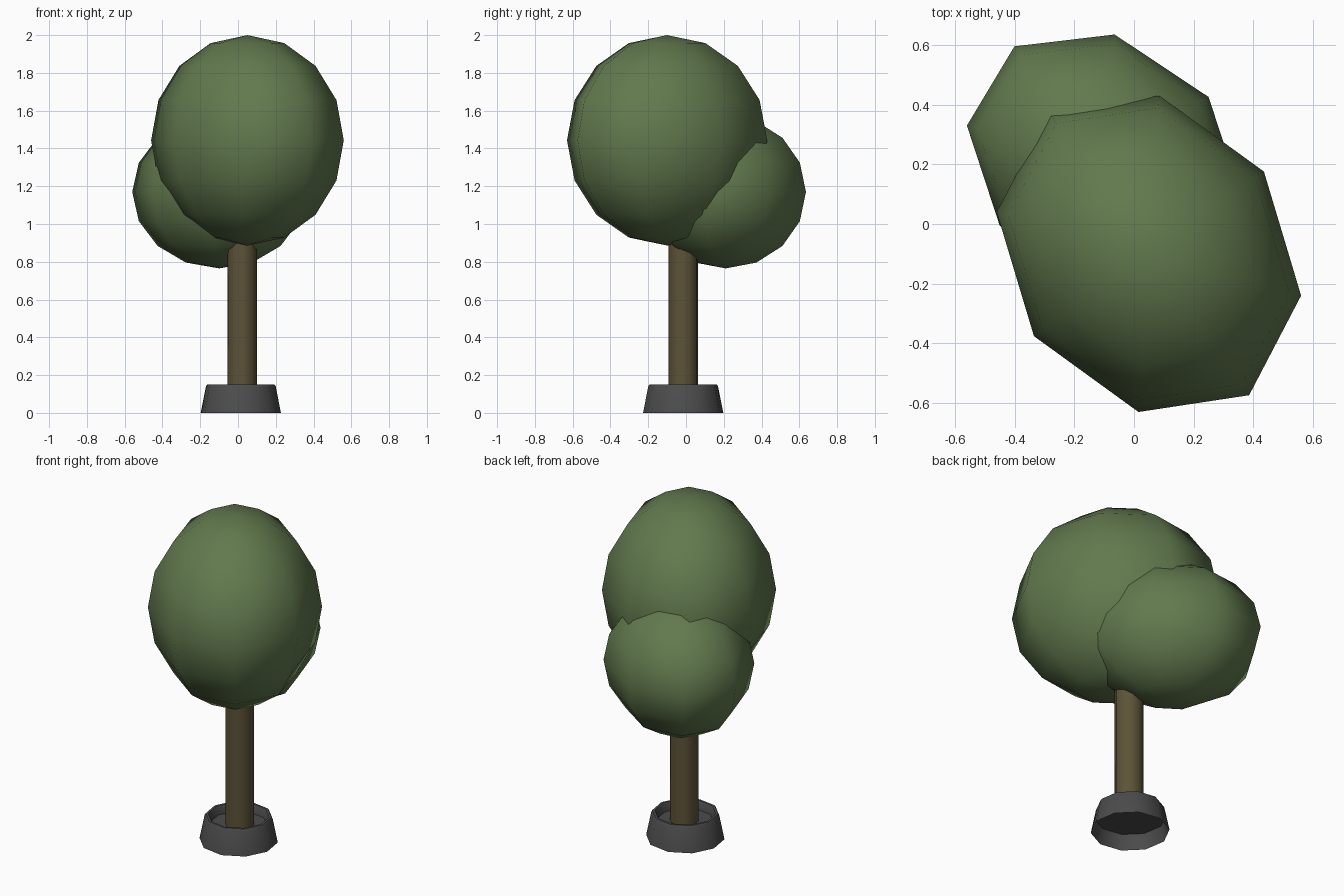
import bpy
import bmesh
from math import cos, sin, radians, tau
from mathutils import Matrix

cube = bpy.data.objects.get("Cube")
if cube:
    bpy.data.objects.remove(cube, do_unlink=True)


def make_material(name, rgb):
    mat = bpy.data.materials.new(name)
    mat.use_nodes = True
    colour = (*rgb, 1.0)
    mat.diffuse_color = colour
    bsdf = mat.node_tree.nodes["Principled BSDF"]
    bsdf.inputs["Base Color"].default_value = colour
    bsdf.inputs["Roughness"].default_value = 0.9
    return mat


leaf_green = make_material("leaf green", (0.122, 0.192, 0.076))
bark_brown = make_material("bark brown", (0.108, 0.085, 0.039))
pot_grey = make_material("pot grey", (0.072, 0.072, 0.073))


def finish(bm, name, mat, angle):
    mesh = bpy.data.meshes.new(name)
    bm.to_mesh(mesh)
    bm.free()
    mesh.materials.append(mat)
    obj = bpy.data.objects.new(name, mesh)
    bpy.context.collection.objects.link(obj)
    bpy.ops.object.select_all(action="DESELECT")
    obj.select_set(True)
    bpy.context.view_layer.objects.active = obj
    bpy.ops.object.shade_smooth_by_angle(angle=radians(angle))
    return obj


def leaf_ball(name, centre, axis_x, axis_y, height):
    """Low-poly ball, skewed in plan by its two horizontal axes."""
    bm = bmesh.new()
    bmesh.ops.create_uvsphere(bm, u_segments=8, v_segments=8, radius=1)
    shape = Matrix(((axis_x[0], axis_y[0], 0, centre[0]),
                    (axis_x[1], axis_y[1], 0, centre[1]),
                    (0, 0, height, centre[2]),
                    (0, 0, 0, 1)))
    bm.transform(shape)
    return finish(bm, name, leaf_green, 80)


def lathe(name, centre, profile, sides, phase, mat, cap_start):
    """Spin a (radius, z) profile; the last ring is always capped."""
    bm = bmesh.new()
    rings = []
    for r, z in profile:
        angles = [radians(phase) + tau * i / sides for i in range(sides)]
        rings.append([bm.verts.new((centre[0] + r * cos(a),
                                    centre[1] + r * sin(a), z)) for a in angles])
    for low, high in zip(rings, rings[1:]):
        for i in range(sides):
            j = (i + 1) % sides
            bm.faces.new((low[i], low[j], high[j], high[i]))
    bm.faces.new(rings[-1])
    if cap_start:
        bm.faces.new(rings[0][::-1])
    return finish(bm, name, mat, 40)


# Foliage
leaf_ball("large_crown", (0.05, -0.10, 1.443), (0.51, -0.14), (0.035, 0.53), 0.557)
leaf_ball("small_crown", (-0.10, 0.21, 1.17), (0.46, -0.12), (0.035, 0.425), 0.405)

# Trunk, starting at the pot floor
lathe("trunk", (0.022, -0.015), [(0.079, 0.095), (0.079, 1.2)],
      10, 27, bark_brown, True)

# Pot: open skirt, chamfered rim, inner wall and raised floor
lathe("pot", (0.015, -0.015),
      [(0.215, 0), (0.187, 0.14), (0.181, 0.15), (0.167, 0.15),
       (0.161, 0.14), (0.155, 0.1)],
      10, 27, pot_grey, False)

# Underside of the pot floor
lathe("pot_underside", (0.015, -0.015), [(0.155, 0.098), (0.196, 0.09)],
      10, 27, pot_grey, True).data.flip_normals()
